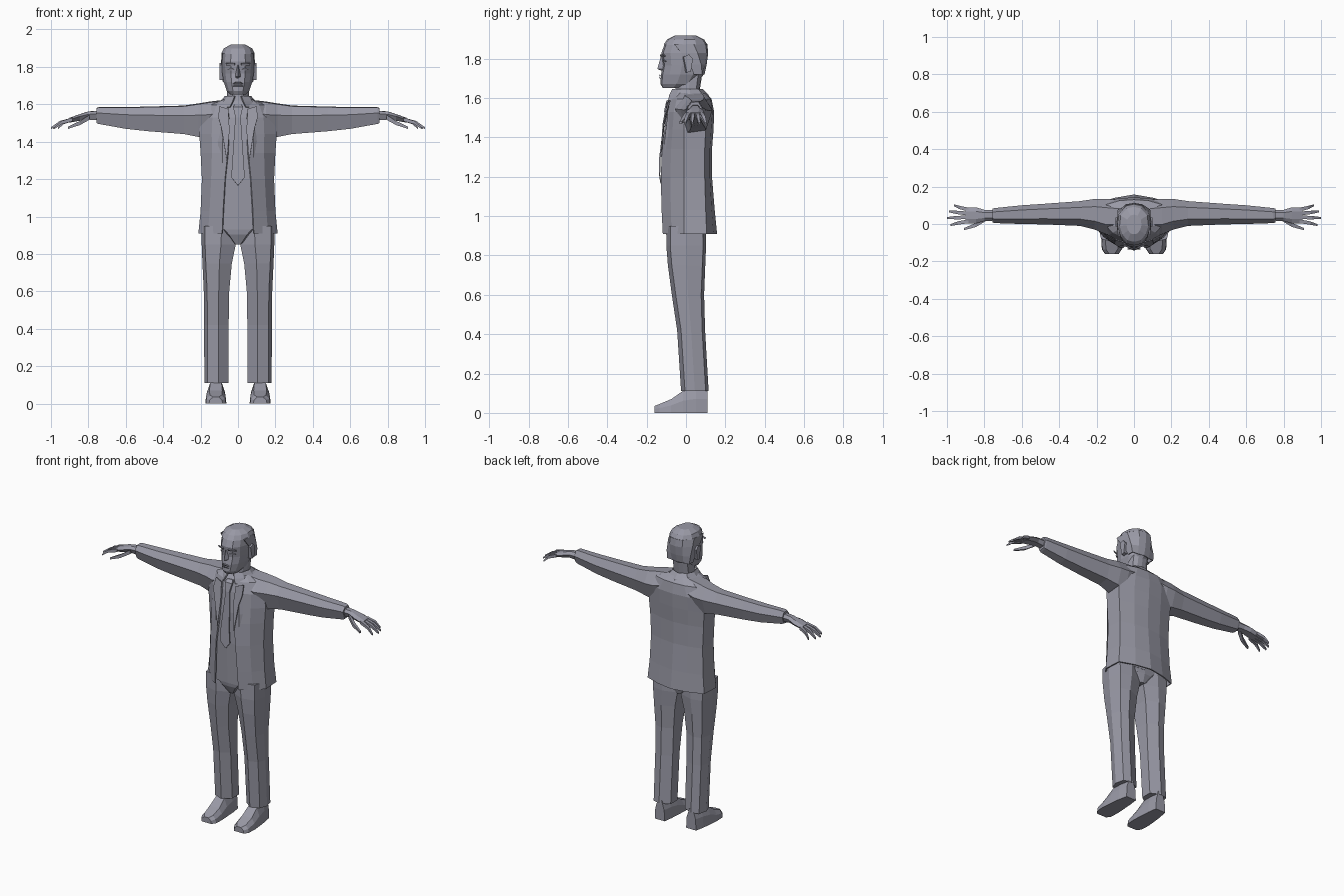
import bpy, bmesh
from mathutils import Vector

grey = bpy.data.materials.new("slate_grey")
grey.diffuse_color = (0.32, 0.32, 0.38, 1)


def make(name, verts, faces, thick=0):
    """Mesh object from points and faces, with outward normals."""
    me = bpy.data.meshes.new(name)
    me.from_pydata([tuple(v) for v in verts], [], faces)
    bm = bmesh.new()
    bm.from_mesh(me)
    bmesh.ops.recalc_face_normals(bm, faces=bm.faces)
    bm.to_mesh(me)
    bm.free()
    me.materials.append(grey)
    ob = bpy.data.objects.new(name, me)
    bpy.context.collection.objects.link(ob)
    if thick:
        mod = ob.modifiers.new("thickness", 'SOLIDIFY')
        mod.thickness = thick
    return ob


def loft(name, rings, closed=True, caps=True, thick=0):
    """Skin a list of equal-length rings."""
    n = len(rings[0])
    verts = [p for r in rings for p in r]
    faces = []
    for i in range(len(rings) - 1):
        for j in range(n if closed else n - 1):
            k = (j + 1) % n
            faces.append((i * n + j, i * n + k, (i + 1) * n + k, (i + 1) * n + j))
    if caps and closed:
        faces += [tuple(range(n)), tuple(range((len(rings) - 1) * n, len(rings) * n))]
    return make(name, verts, faces, thick)


def mirrored(half):
    """Complete a half outline (front to back) across x = 0."""
    return half + [(-x, y, z) for x, y, z in reversed(half) if x > 1e-6]


def band(z, w, yf, yb, shape):
    """Horizontal ring from a unit half outline (x fraction, y fraction)."""
    return mirrored([(w * a, yf + (yb - yf) * b, z) for a, b in shape])


def plate(name, pts, s=1, thick=0.006):
    return make(name, [(s * x, y, z) for x, y, z in pts], [tuple(range(len(pts)))], thick)


# Jacket, open down the front: z, edge x, front y, side x, back corner y, back y
jacket = []
for z, xe, yf, w, yc, yb in [
        (0.91, 0.085, -0.118, 0.212, 0.105, 0.158), (1.03, 0.08, -0.124, 0.2, 0.1, 0.146),
        (1.2, 0.07, -0.128, 0.193, 0.095, 0.132), (1.34, 0.055, -0.122, 0.2, 0.095, 0.132),
        (1.44, 0.05, -0.11, 0.207, 0.1, 0.14), (1.53, 0.05, -0.1, 0.2, 0.11, 0.143),
        (1.595, 0.055, -0.075, 0.15, 0.105, 0.13), (1.625, 0.055, -0.045, 0.08, 0.075, 0.1)]:
    half = [(xe, yf, z), ((xe + w) / 2 + 0.012, yf * 0.62, z), (w, -0.01, z),
            (w * 0.97, yc, z), (w * 0.5, (yc + yb) / 2 + 0.008, z), (0, yb, z)]
    jacket.append(mirrored(half))
loft("jacket", jacket, closed=False, thick=0.008)

# Shirt and trouser seat filling the jacket
oct_shape = [(0, 0), (0.5, 0.02), (0.85, 0.25), (1, 0.55), (0.9, 0.85), (0.5, 0.97), (0, 1)]
loft("shirt", [band(z, w, yf, yb, oct_shape) for z, w, yf, yb in [
    (0.93, 0.175, -0.108, 0.1), (1.2, 0.165, -0.117, 0.1), (1.4, 0.165, -0.112, 0.1),
    (1.53, 0.15, -0.095, 0.1), (1.6, 0.085, -0.075, 0.085), (1.625, 0.06, -0.055, 0.07)]])
loft("trouser_seat", [band(z, w, yf, yb, oct_shape) for z, w, yf, yb in [
    (0.85, 0.025, -0.075, 0.085), (0.905, 0.1, -0.1, 0.1), (0.95, 0.18, -0.107, 0.1)]])

# Tie: blade with a pointed tip, and the knot
plate("tie", [(0, -0.13, 1.165), (0.036, -0.137, 1.21), (0.03, -0.136, 1.3), (0.014, -0.106, 1.54),
              (-0.014, -0.106, 1.54), (-0.03, -0.136, 1.3), (-0.036, -0.137, 1.21)])
loft("tie_knot", [[(-w, y, z), (w, y, z), (w * .8, y + .03, z), (-w * .8, y + .03, z)]
                  for w, y, z in [(0.014, -0.112, 1.53), (0.026, -0.1, 1.585), (0.018, -0.08, 1.6)]])

# Neck and standing collar
loft("neck", [band(z, w, yf, yb, oct_shape) for z, w, yf, yb in [
    (1.58, 0.065, -0.065, 0.075), (1.64, 0.06, -0.055, 0.07), (1.74, 0.058, -0.05, 0.085)]])
collar = []
for z, xe, yf, w, yb in [(1.585, 0.045, -0.092, 0.112, 0.13), (1.615, 0.03, -0.085, 0.095, 0.115),
                         (1.645, 0.018, -0.07, 0.07, 0.085)]:
    collar.append(mirrored([(xe, yf, z), (w * 0.8, yf * 0.55, z), (w, 0.02, z),
                            (w * 0.75, yb * 0.75, z), (0, yb, z)]))
loft("collar", collar, closed=False, thick=0.008)

# Head: face rings from chin to crown
head_shape = [(0, 0), (0.45, 0.04), (0.8, 0.2), (1, 0.45), (0.92, 0.75), (0.5, 0.95), (0, 1)]
loft("head", [band(z, w, yf, yb, head_shape) for z, w, yf, yb in [
    (1.652, 0.042, -0.118, 0.0), (1.672, 0.06, -0.13, 0.055), (1.72, 0.077, -0.127, 0.09),
    (1.765, 0.084, -0.118, 0.1), (1.8, 0.086, -0.122, 0.105), (1.83, 0.087, -0.125, 0.107),
    (1.87, 0.084, -0.11, 0.1), (1.895, 0.07, -0.088, 0.085), (1.912, 0.035, -0.05, 0.045)]])

# Hair: close shell over crown and back, hairline stepping down behind the temples
hair = []
for z, w, yf, yb in [(1.872, 0.089, -0.114, 0.108), (1.898, 0.077, -0.095, 0.092),
                     (1.919, 0.04, -0.055, 0.05)]:
    hair.append(band(z, w, yf, yb, head_shape))
loft("hair_top", hair)
back = []
for z, w, y0, yb in [(1.72, 0.083, 0.04, 0.094), (1.77, 0.089, 0.02, 0.105),
                     (1.83, 0.092, -0.025, 0.113), (1.875, 0.089, -0.06, 0.108)]:
    back.append(mirrored([(w * 0.98, y0, z), (w * 0.97, (y0 + yb) / 2 + 0.015, z),
                          (w * 0.5, yb - 0.008, z), (0, yb, z)]))
loft("hair_back", back, closed=False, thick=0.006)

# Nose and lips
loft("nose", [[(-w, yb, z), (0, yf, z), (w, yb, z)] for w, yf, yb, z in [
    (0.016, -0.122, -0.108, 1.738), (0.018, -0.146, -0.108, 1.748), (0.008, -0.128, -0.11, 1.81)]])
for z in (1.7, 1.712):
    plate("lip", [(-0.026, -0.127, z), (0.026, -0.127, z),
                  (0.014, -0.133, z + 0.008), (-0.014, -0.133, z + 0.008)])


def section(c, ry, rz):
    """Six-sided sleeve cross-section facing along x."""
    x, y, z = c
    return [(x, y + ry * a, z + rz * b) for a, b in
            [(-1, 0.3), (-0.45, 0.95), (0.5, 1), (1, 0.25), (0.6, -0.85), (-0.5, -1)]]


def finger(name, path, s):
    """Tapered four-sided digit through (x, y, z, radius) points."""
    loft(name, [[(s * x, y - r, z - r), (s * x, y + r, z - r), (s * x, y + r, z + r),
                 (s * x, y - r, z + r)] for x, y, z, r in path])


for s in (1, -1):
    flip = lambda ring: [(s * x, y, z) for x, y, z in ring]

    # Sleeve from shoulder to wrist
    loft("sleeve", [flip(section(c, ry, rz)) for c, ry, rz in [
        ((0.06, 0.035, 1.54), 0.09, 0.085), ((0.15, 0.04, 1.515), 0.095, 0.1),
        ((0.21, 0.052, 1.515), 0.082, 0.09), ((0.29, 0.056, 1.517), 0.066, 0.076),
        ((0.48, 0.053, 1.522), 0.055, 0.066), ((0.6, 0.05, 1.527), 0.05, 0.058),
        ((0.745, 0.045, 1.54), 0.04, 0.045), ((0.757, 0.045, 1.54), 0.036, 0.04)]])
    # Palm
    loft("hand", [flip(section(c, ry, rz)) for c, ry, rz in [
        ((0.74, 0.046, 1.54), 0.028, 0.026), ((0.8, 0.046, 1.54), 0.03, 0.022),
        ((0.845, 0.046, 1.53), 0.043, 0.018), ((0.9, 0.046, 1.515), 0.042, 0.013)]])
    # Fingers fan out and droop, thumb points forward
    for y0, y1, x1 in [(0.077, 0.1, 0.962), (0.056, 0.068, 0.99), (0.036, 0.032, 1.0), (0.015, -0.006, 0.982)]:
        finger("finger", [(0.885, y0, 1.519, 0.01), ((0.885 + x1) / 2 + 0.01, (y0 + y1) / 2, 1.502, 0.009),
                          (x1, y1, 1.472, 0.005)], s)
    finger("thumb", [(0.795, 0.027, 1.53, 0.013), (0.845, -0.005, 1.5, 0.011), (0.908, -0.027, 1.475, 0.006)], s)

    # Trouser leg: z, inner x, outer x, front y, back y
    leg = []
    for z, xi, xo, yf, yb in [(0.11, 0.052, 0.18, -0.025, 0.115), (0.42, 0.05, 0.181, -0.045, 0.097),
                              (0.6, 0.047, 0.183, -0.072, 0.092), (0.75, 0.033, 0.19, -0.092, 0.098),
                              (0.85, 0.012, 0.194, -0.1, 0.102), (0.95, 0.005, 0.194, -0.1, 0.1)]:
        xm, ym = (xi + xo) / 2, (yf + yb) / 2
        leg.append(flip([(xi, yf + 0.04, z), (xm - 0.012, yf, z), (xo - 0.018, yf + 0.02, z),
                         (xo, ym, z), (xo - 0.015, yb - 0.015, z), (xm, yb, z), (xi, yb - 0.03, z)]))
    loft("trouser_leg", leg)

    # Shoe: sections from heel to toe as y, inner x, outer x, top z
    loft("shoe", [flip([(xi, y, 0), (xo, y, 0), (xo - 0.004, y, t * 0.55), (xo - 0.022, y, t),
                        (xi + 0.022, y, t), (xi + 0.004, y, t * 0.55)]) for y, xi, xo, t in [
        (0.11, 0.078, 0.15, 0.13), (0.05, 0.07, 0.162, 0.13), (-0.015, 0.066, 0.17, 0.112),
        (-0.075, 0.062, 0.175, 0.07), (-0.135, 0.065, 0.172, 0.045), (-0.16, 0.082, 0.155, 0.035)]])

    # Ear, brow and eye
    loft("ear", [flip([(x, 0.005 - d, 1.73), (x, 0.025, 1.735), (x, 0.035, 1.8), (x, 0.015, 1.822),
                       (x, -0.012 - d, 1.81)]) for x, d in [(0.075, 0.008), (0.1, 0)]])
    plate("brow", [(0.016, -0.123, 1.811), (0.062, -0.104, 1.811), (0.064, -0.107, 1.82), (0.016, -0.128, 1.822)], s)
    plate("eye", [(0.02, -0.117, 1.786), (0.038, -0.114, 1.781), (0.056, -0.104, 1.787), (0.038, -0.117, 1.794)], s)

    # Lapel folded back from the jacket edge
    plate("lapel", [(0.06, -0.13, 1.3), (0.088, -0.119, 1.47), (0.105, -0.108, 1.53),
                    (0.1, -0.085, 1.59), (0.052, -0.098, 1.575), (0.045, -0.116, 1.46)], s)
